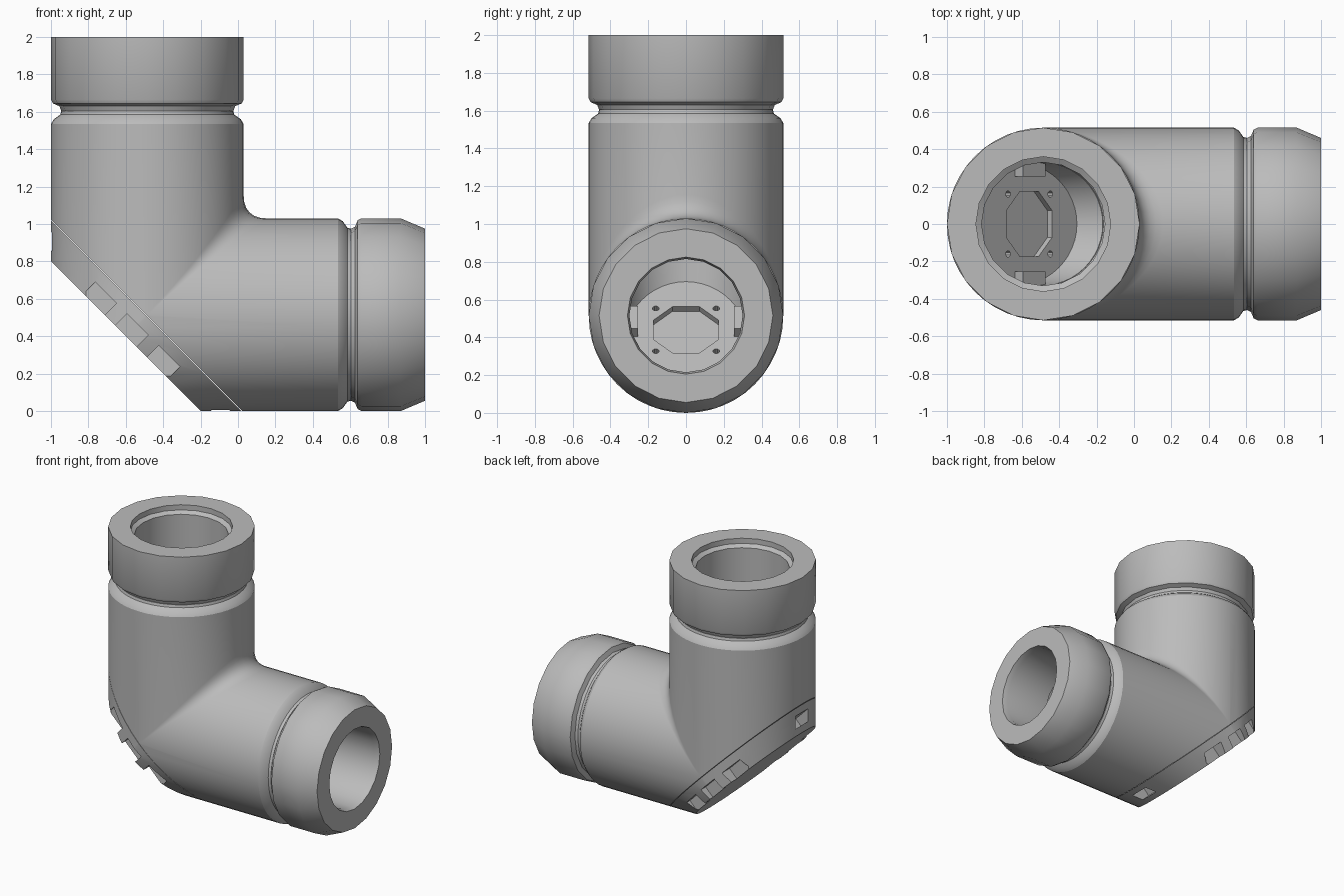
import bpy, bmesh, math
from mathutils import Vector, Matrix

R = 0.515                 # outer pipe radius
CX, CZ = R - 1, R         # axis of the upright arm, height of the level arm
ACROSS = Vector((1, 0, 1)).normalized()    # normal of the slanted cover
ALONG = Vector((1, 0, -1)).normalized()    # downhill direction of the cover
BASIS = Matrix((ALONG, (0, 1, 0), ACROSS)).transposed().to_4x4()

if "Cube" in bpy.data.objects:
    bpy.data.objects.remove(bpy.data.objects["Cube"])

grey = bpy.data.materials.new("plain_grey")
grey.use_nodes = True
grey.diffuse_color = (0.5, 0.5, 0.5, 1)
grey.node_tree.nodes["Principled BSDF"].inputs["Base Color"].default_value = grey.diffuse_color


def finish(name, bm):
    bmesh.ops.recalc_face_normals(bm, faces=bm.faces)
    mesh = bpy.data.meshes.new(name)
    bm.to_mesh(mesh)
    bm.free()
    mesh.materials.append(grey)
    obj = bpy.data.objects.new(name, mesh)
    bpy.context.collection.objects.link(obj)
    return obj


def arm_point(arm, u, y, d):
    return Vector((CX + u, y, d)) if arm == "up" else Vector((d, y, CZ + u))


def bridge(bm, rings, closed=False):
    n = len(rings[0])
    pairs = list(zip(rings, rings[1:]))
    if closed:
        pairs.append((rings[-1], rings[0]))
    for a, b in pairs:
        for i in range(n):
            j = (i + 1) % n
            bm.faces.new((a[i], a[j], b[j], b[i]))


def ring(bm, arm, radius, d, seg):
    angles = [math.tau * i / seg for i in range(seg)]
    return [bm.verts.new(arm_point(arm, radius * math.cos(a), radius * math.sin(a), d))
            for a in angles]


def clip(bm, limit, keep_above):
    """Cut along x + z = limit and cap the opening."""
    sign = 1 if keep_above else -1
    cut = bmesh.ops.bisect_plane(
        bm, geom=bm.verts[:] + bm.edges[:] + bm.faces[:], dist=1e-5,
        plane_co=(limit, 0, 0), plane_no=ACROSS * sign, clear_inner=True)
    edges = [e for e in cut["geom_cut"] if isinstance(e, bmesh.types.BMEdge)]
    bmesh.ops.edgeloop_fill(bm, edges=edges)


def elbow(name, r, ends, fillet, low, high=None, seg=48):
    """Solid mitred elbow with a rounded inner corner, clipped by slanted planes."""
    bm = bmesh.new()
    rings = [ring(bm, "up", q, d + 1, seg) for q, d in ends]
    for k in range(7):
        t, row = k / 6, []
        for i in range(seg):
            a = math.tau * i / seg
            u, y = r * math.cos(a), r * math.sin(a)
            reach = 0.006 + fillet * max(0, math.cos(a)) ** 2
            corner = arm_point("up", u, y, CZ + u)
            start = corner + Vector((0, 0, reach))
            end = corner + Vector((reach, 0, 0))
            row.append(bm.verts.new(start * (1 - t) ** 2 + corner * 2 * t * (1 - t) + end * t ** 2))
        rings.append(row)
    rings += [ring(bm, "level", q, d, seg) for q, d in reversed(ends)]
    bridge(bm, rings)
    bm.faces.new(rings[0])
    bm.faces.new(rings[-1])
    clip(bm, low, True)
    if high is not None:
        clip(bm, high, False)
    return finish(name, bm)


def collar(name, arm, profile, seg=20):
    bm = bmesh.new()
    bridge(bm, [ring(bm, arm, r, d, seg) for r, d in profile], closed=True)
    return finish(name, bm)


def block(name, centre, size):
    """Box aligned with the slanted cover."""
    bm = bmesh.new()
    bmesh.ops.create_cube(bm, size=1)
    bm.transform(Matrix.Translation(centre) @ BASIS @ Matrix.Diagonal((*size, 1)))
    return finish(name, bm)


def peg(name, centre, radius, depth, seg=8):
    bm = bmesh.new()
    bmesh.ops.create_cone(bm, cap_ends=True, segments=seg, radius1=radius,
                          radius2=radius, depth=depth)
    bm.transform(Matrix.Translation(centre) @ BASIS @ Matrix.Rotation(math.pi / seg, 4, "Z"))
    return finish(name, bm)


def carve(obj, cutter):
    cutter.hide_render = True
    mod = obj.modifiers.new("cut", "BOOLEAN")
    mod.operation, mod.solver, mod.object = "DIFFERENCE", "EXACT", cutter
    bpy.context.view_layer.objects.active = obj
    bpy.ops.object.modifier_apply(modifier=mod.name)
    bpy.data.objects.remove(cutter)


# Elbow housing and slanted cover, both hollowed by the same bore
OUTSIDE = [(0.46, 0.605), (0.465, 0.585), (0.5, 0.56), (R, 0.535)]
BORE = [(0.33, 0.75)]
housing = elbow("elbow_housing", R, OUTSIDE, 0.12, 0.022)
cover = elbow("slanted_cover", R, OUTSIDE, 0.12, -0.2, 0.018)
for part in (housing, cover):
    carve(part, elbow("bore_cutter", 0.33, BORE, 0.04, -0.12))

# Slots round the rim of the cover: three on each side, one at each end
middle = Vector((-0.56, 0, 0.44))
for side in (-1, 1):
    for step, y in ((-0.24, 0.46), (0, 0.51), (0.24, 0.46)):
        spot = middle + ALONG * step + Vector((0, side * y, 0)) - ACROSS * 0.012
        carve(cover, block("slot_cutter", spot, (0.16, 0.13, 0.09)))
    spot = middle + ALONG * side * 0.60 + ACROSS * 0.02
    carve(cover, block("slot_cutter", spot, (0.16, 0.15, 0.07)))

# Recess and screw holes on the inner face of the cover
carve(cover, peg("recess_cutter", middle, 0.187, 0.07))
for sx in (-1, 1):
    for sy in (-1, 1):
        spot = middle + ALONG * sx * 0.16 + Vector((0, sy * 0.16, 0))
        carve(cover, peg("screw_cutter", spot, 0.018, 0.07))

# Clip lugs inside the elbow
lugs = [block("inner_lug_" + label, Vector((-0.555, side * 0.3, 0.485)), (0.17, 0.09, 0.06))
        for label, side in (("left", 1), ("right", -1))]

# End collars: straight on the upright arm, tapered on the level arm
top = collar("top_collar", "up", [
    (0.46, 1.605), (0.47, 1.63), (0.505, 1.645), (R, 1.665), (R, 2), (0.36, 2),
    (0.36, 1.96), (0.33, 1.94), (0.33, 1.605)])
side_end = collar("side_collar", "level", [
    (0.46, 0.605), (0.47, 0.625), (0.505, 0.64), (R, 0.66), (R, 0.87), (0.46, 1),
    (0.31, 1), (0.3, 0.96), (0.3, 0.605)])

# Smooth shading with crisp edges
bpy.ops.object.select_all(action="DESELECT")
for part in [housing, cover, top, side_end] + lugs:
    part.select_set(True)
bpy.context.view_layer.objects.active = housing
bpy.ops.object.shade_smooth_by_angle(angle=math.radians(30))
